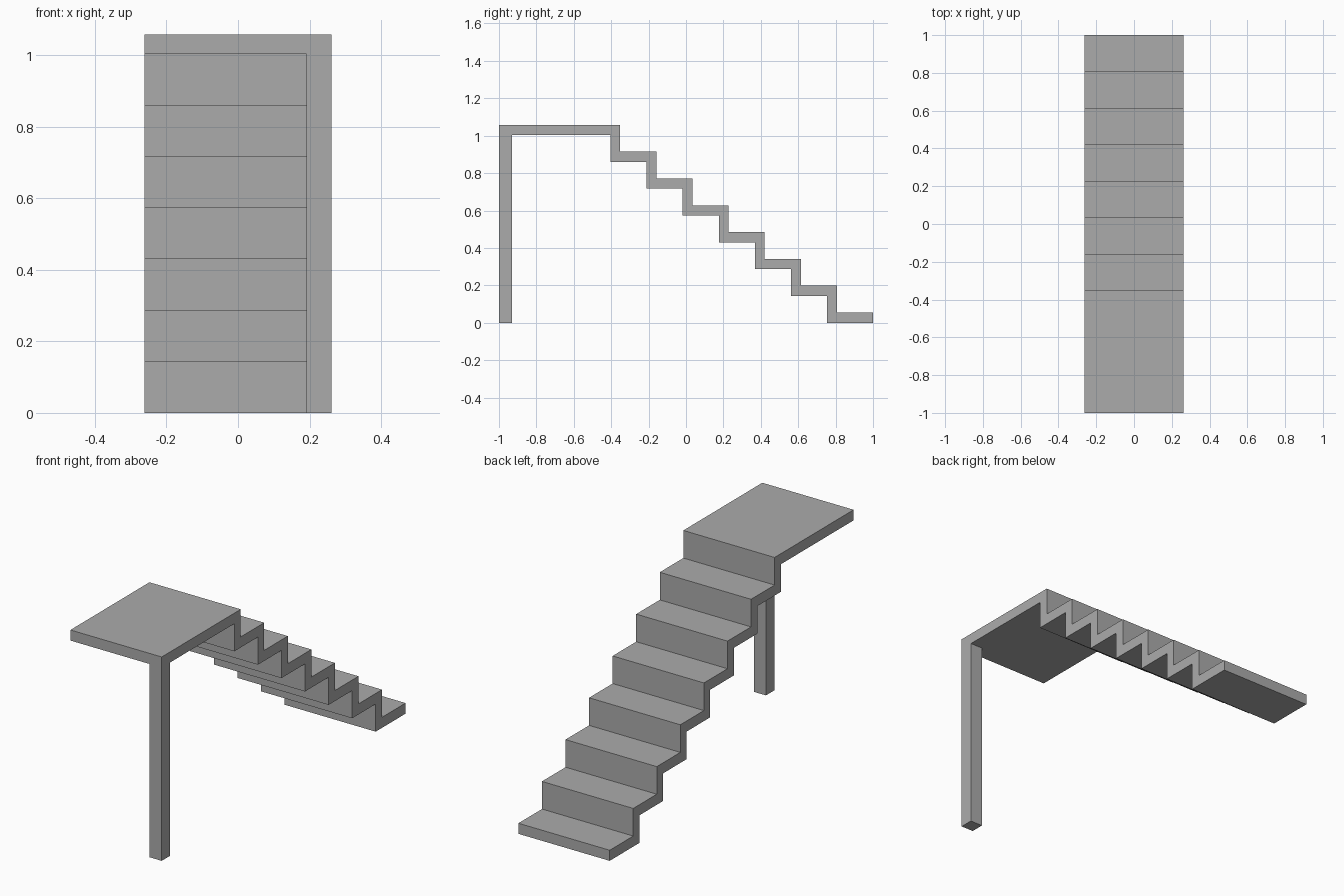
import bpy
import bmesh

cube = bpy.data.objects.get("Cube")
if cube:
    bpy.data.objects.remove(cube, do_unlink=True)

HALF_W = 0.262              # half width of the stairs
STEPS = 7                   # risers between floor and landing
RUN, RISE = 0.1932, 0.1433  # pitch of one step
SLAB, RISER = 0.055, 0.052  # tread and riser thickness
NOSE = 0.807                # y of the lowest riser's face
POST = 0.07

grey = bpy.data.materials.new("concrete_grey")
grey.use_nodes = True
colour = (0.41, 0.41, 0.41, 1)
grey.diffuse_color = colour
grey.node_tree.nodes["Principled BSDF"].inputs["Base Color"].default_value = colour


def extrude_profile(name, points, x0, x1):
    """Make a solid from a (y, z) outline drawn out along x."""
    bm = bmesh.new()
    face = bm.faces.new([bm.verts.new((x0, y, z)) for y, z in points])
    out = bmesh.ops.extrude_face_region(bm, geom=[face])
    verts = [v for v in out["geom"] if isinstance(v, bmesh.types.BMVert)]
    bmesh.ops.translate(bm, verts=verts, vec=(x1 - x0, 0, 0))
    bmesh.ops.recalc_face_normals(bm, faces=bm.faces)
    mesh = bpy.data.meshes.new(name)
    bm.to_mesh(mesh)
    bm.free()
    mesh.materials.append(grey)
    obj = bpy.data.objects.new(name, mesh)
    bpy.context.collection.objects.link(obj)
    return obj


# Folded stair slab with the landing at its top
upper, lower = [(1, SLAB)], [(1, 0)]
for i in range(STEPS):
    y, z = NOSE - i * RUN, i * RISE
    upper += [(y, z + SLAB), (y, z + RISE + SLAB)]
    lower += [(y - RISER, z), (y - RISER, z + RISE)]
top = STEPS * RISE
upper.append((-1, top + SLAB))
lower.append((-1, top))
extrude_profile("stairs_and_landing", upper + lower[::-1], -HALF_W, HALF_W)

# Single corner post under the landing
extrude_profile("landing_post",
                [(-1, 0), (POST - 1, 0), (POST - 1, top), (-1, top)],
                HALF_W - POST, HALF_W)
